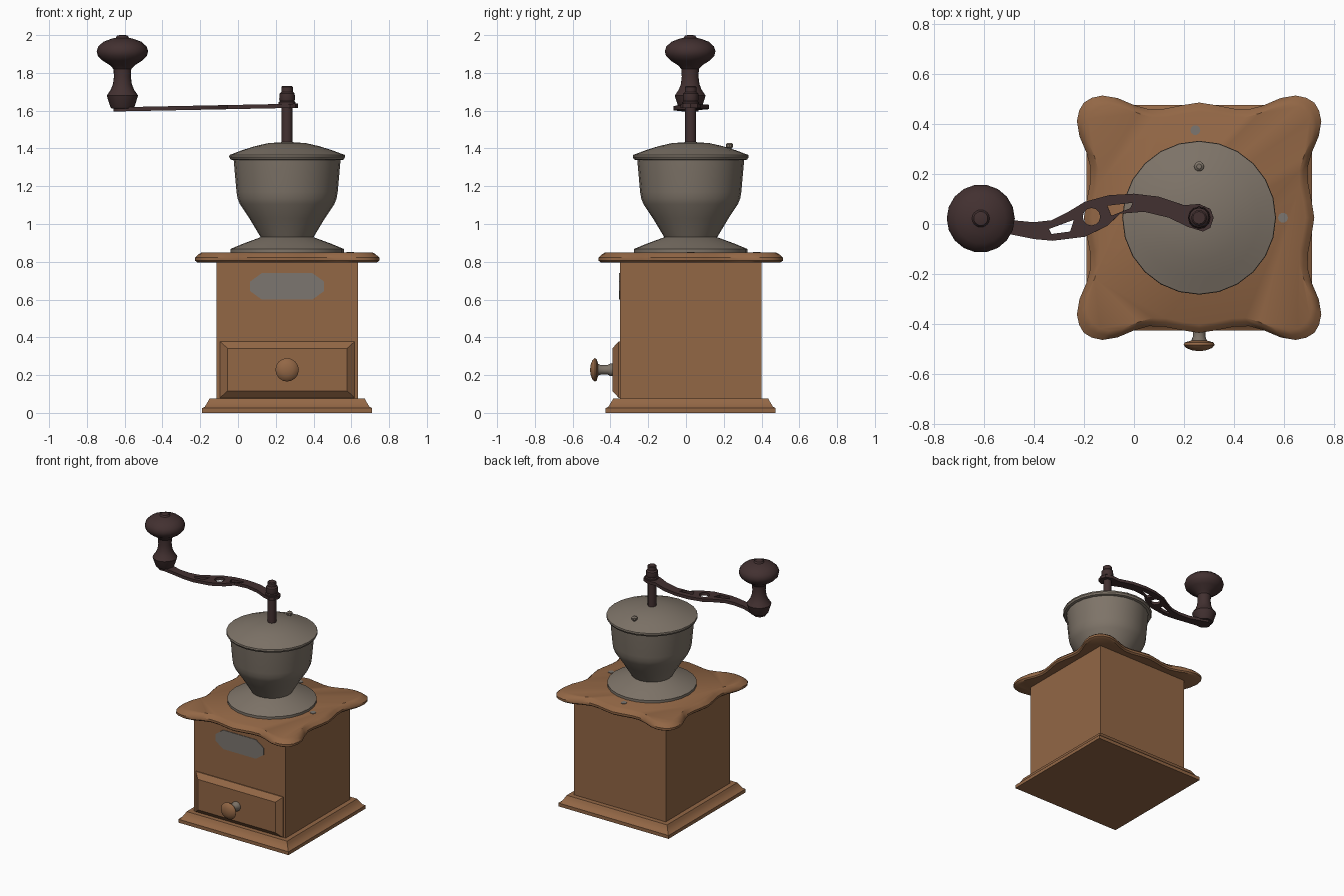
import bpy, bmesh, math
from mathutils import Vector

cube = bpy.data.objects.get("Cube")
if cube:
    bpy.data.objects.remove(cube, do_unlink=True)

CX, CY = 0.26, 0.025  # vertical axis of the mill


def material(name, rgb):
    m = bpy.data.materials.new(name)
    m.use_nodes = True
    m.diffuse_color = (*rgb, 1)
    m.node_tree.nodes["Principled BSDF"].inputs["Base Color"].default_value = (*rgb, 1)
    return m


wood = material("warm wood", (0.29, 0.135, 0.06))
metal = material("dull pewter", (0.21, 0.175, 0.14))
iron = material("dark brown iron", (0.055, 0.03, 0.03))
grey = material("plain grey", (0.2, 0.18, 0.16))


def smooth(obj, degrees=35):
    bpy.ops.object.select_all(action="DESELECT")
    obj.select_set(True)
    bpy.context.view_layer.objects.active = obj
    bpy.ops.object.shade_smooth_by_angle(angle=math.radians(degrees))


def loft(name, rings, mat):
    """Skin a stack of equal point rings and cap both ends."""
    bm = bmesh.new()
    loops = [[bm.verts.new(p) for p in ring] for ring in rings]
    n = len(loops[0])
    for low, high in zip(loops, loops[1:]):
        for i in range(n):
            j = (i + 1) % n
            bm.faces.new((low[i], low[j], high[j], high[i]))
    bm.faces.new(loops[0][::-1])
    bm.faces.new(loops[-1])
    bmesh.ops.recalc_face_normals(bm, faces=bm.faces)
    mesh = bpy.data.meshes.new(name)
    bm.to_mesh(mesh)
    bm.free()
    mesh.materials.append(mat)
    obj = bpy.data.objects.new(name, mesh)
    bpy.context.collection.objects.link(obj)
    smooth(obj)
    return obj


def circle(r, n):
    return [(r * math.cos(math.tau * i / n), r * math.sin(math.tau * i / n)) for i in range(n)]


def lathe(name, profile, mat, x=CX, y=CY, n=24):
    """Turn (radius, height) pairs around an upright axis."""
    return loft(name, [[(x + u, y + v, z) for u, v in circle(r, n)] for r, z in profile], mat)


def lathe_y(name, profile, mat, x, z, n=16):
    """Turn (radius, y) pairs around a front-to-back axis."""
    return loft(name, [[(x + u, y, z + v) for u, v in circle(r, n)] for r, y in profile], mat)


def square_stack(name, profile, mat):
    """Stack squares given as (half width, height)."""
    corners = ((-1, -1), (1, -1), (1, 1), (-1, 1))
    return loft(name, [[(CX + a * h, CY + b * h, z) for a, b in corners] for h, z in profile], mat)


# Wooden box: plinth and body
square_stack("plinth", [(0.45, 0), (0.45, 0.025), (0.436, 0.032), (0.418, 0.062), (0.41, 0.077)], wood)
square_stack("box_body", [(0.375, 0.07), (0.375, 0.81)], wood)

# Scalloped top board: half a side, mirrored, then turned four times
half = [(0, 0.46), (0.07, 0.449), (0.14, 0.435), (0.2, 0.433), (0.26, 0.45),
        (0.326, 0.478), (0.386, 0.488), (0.428, 0.479), (0.46, 0.46)]
side = [(-x, y) for x, y in half[:0:-1]] + half[:-1]
outline = []
for turn in range(4):
    for x, y in side:
        for _ in range(turn):
            x, y = y, -x
        outline.append((x, y))
loft("top_board", [[(CX + x * s, CY + y * s, z) for x, y in outline]
                   for s, z in ((0.975, 0.797), (1, 0.806), (1, 0.822), (0.96, 0.84), (0.925, 0.85))], wood)

# Drawer front with bevelled edges
def panel(x0, x1, z0, z1, y):
    return [(x0, y, z0), (x1, y, z0), (x1, y, z1), (x0, y, z1)]


loft("drawer_front", [panel(-0.095, 0.617, 0.08, 0.377, -0.34),
                      panel(-0.095, 0.617, 0.08, 0.377, -0.357),
                      panel(-0.055, 0.578, 0.117, 0.342, -0.39)], wood)
lathe_y("drawer_knob_stem", [(0.034, -0.385), (0.034, -0.4), (0.025, -0.415), (0.025, -0.45),
                             (0.035, -0.475)], metal, CX, 0.228)
lathe_y("drawer_knob", [(0.03, -0.465), (0.057, -0.473), (0.062, -0.483), (0.052, -0.495),
                        (0.03, -0.504), (0.01, -0.507)], wood, CX, 0.228)

# Plaque on the front of the box
w, c, h = 0.196, 0.134, 0.07
plate = [(-w, -0.025), (-c, -h), (c, -h), (w, -0.025), (w, 0.025), (c, h), (-c, h), (-w, 0.025)]
loft("front_plaque", [[(CX + x, y, 0.67 + z) for x, z in plate] for y in (-0.348, -0.354)], grey)

# Small flat screws on the top board
for name, x, y in (("back_screw", 0.245, 0.375), ("left_screw", 0.595, 0.025)):
    lathe(name, [(0.02, 0.848), (0.02, 0.853)], grey, x, y, 10)

# Hopper: flange, cup and lid
lathe("hopper_flange", [(0.3, 0.848), (0.3, 0.868), (0.235, 0.895), (0.14, 0.93), (0.12, 0.935)], metal)
lathe("hopper_cup", [(0.137, 0.925), (0.155, 0.955), (0.2, 1.03), (0.25, 1.105), (0.262, 1.135),
                     (0.268, 1.17), (0.284, 1.35)], metal)
lathe("hopper_lid", [(0.29, 1.338), (0.3, 1.342), (0.307, 1.355), (0.305, 1.366), (0.29, 1.371),
                     (0.24, 1.39), (0.17, 1.412), (0.1, 1.428), (0.03, 1.433)], metal)
lathe("lid_button", [(0.012, 1.38), (0.012, 1.4), (0.02, 1.408), (0.02, 1.422), (0.01, 1.43)],
      metal, CX, 0.23, 10)

# Crank shaft and nut
lathe("crank_shaft", [(0.029, 1.42), (0.029, 1.64)], iron, n=12)
lathe("crank_nut", [(0.045, 1.63), (0.045, 1.645), (0.038, 1.65), (0.042, 1.66), (0.04, 1.69),
                    (0.031, 1.7), (0.031, 1.725), (0.025, 1.73)], iron, n=12)

# Crank arm: pierced flat outline around the hub, tilted slightly down to the grip
arm = [(-0.92, -0.005), (-0.905, 0.03), (-0.875, 0.04), (-0.84, 0.025), (-0.745, -0.01),
       (-0.66, -0.018), (-0.59, -0.01), (-0.52, 0.025), (-0.456, 0.064), (-0.36, 0.09),
       (-0.26, 0.096), (-0.16, 0.084), (-0.06, 0.05), (0, 0.055), (0.045, 0.035), (0.058, 0),
       (0.045, -0.04), (0.015, -0.055), (-0.046, -0.036), (-0.12, 0), (-0.22, 0.024),
       (-0.316, 0.016), (-0.366, -0.032), (-0.456, -0.076), (-0.586, -0.092), (-0.66, -0.085),
       (-0.745, -0.068), (-0.84, -0.05), (-0.88, -0.05), (-0.91, -0.03)]
holes = [[(-0.6, -0.045), (-0.5, -0.008), (-0.515, -0.055), (-0.59, -0.065)],
         [(x - 0.43, y + 0.004) for x, y in circle(0.035, 12)],
         [(-0.366, 0.048), (-0.265, 0.06), (-0.275, 0.038), (-0.35, 0.008)]]
curve = bpy.data.curves.new("crank_arm", "CURVE")
curve.dimensions = "2D"
curve.fill_mode = "BOTH"
curve.extrude = 0.011
for loop in [arm] + holes:
    spline = curve.splines.new("POLY")
    spline.points.add(len(loop) - 1)
    for point, (x, y) in zip(spline.points, loop):
        point.co = (x, y, 0, 1)
    spline.use_cyclic_u = True
curve.materials.append(iron)
crank = bpy.data.objects.new("crank_arm", curve)
crank.location = Vector((CX, CY, 1.625))
crank.rotation_euler.y = -0.02
bpy.context.collection.objects.link(crank)
bpy.ops.object.select_all(action="DESELECT")
crank.select_set(True)
bpy.context.view_layer.objects.active = crank
bpy.ops.object.convert(target="MESH")
smooth(bpy.context.view_layer.objects.active)

# Turned grip at the end of the arm
lathe("crank_grip", [(0.058, 1.612), (0.064, 1.62), (0.083, 1.68), (0.062, 1.71), (0.05, 1.74),
                     (0.045, 1.78), (0.047, 1.82), (0.065, 1.84), (0.105, 1.865), (0.13, 1.89),
                     (0.136, 1.915), (0.128, 1.94), (0.1, 1.965), (0.06, 1.98), (0.035, 1.986),
                     (0.028, 1.997), (0.015, 2.0)], iron, -0.612, 0.022, 18)
